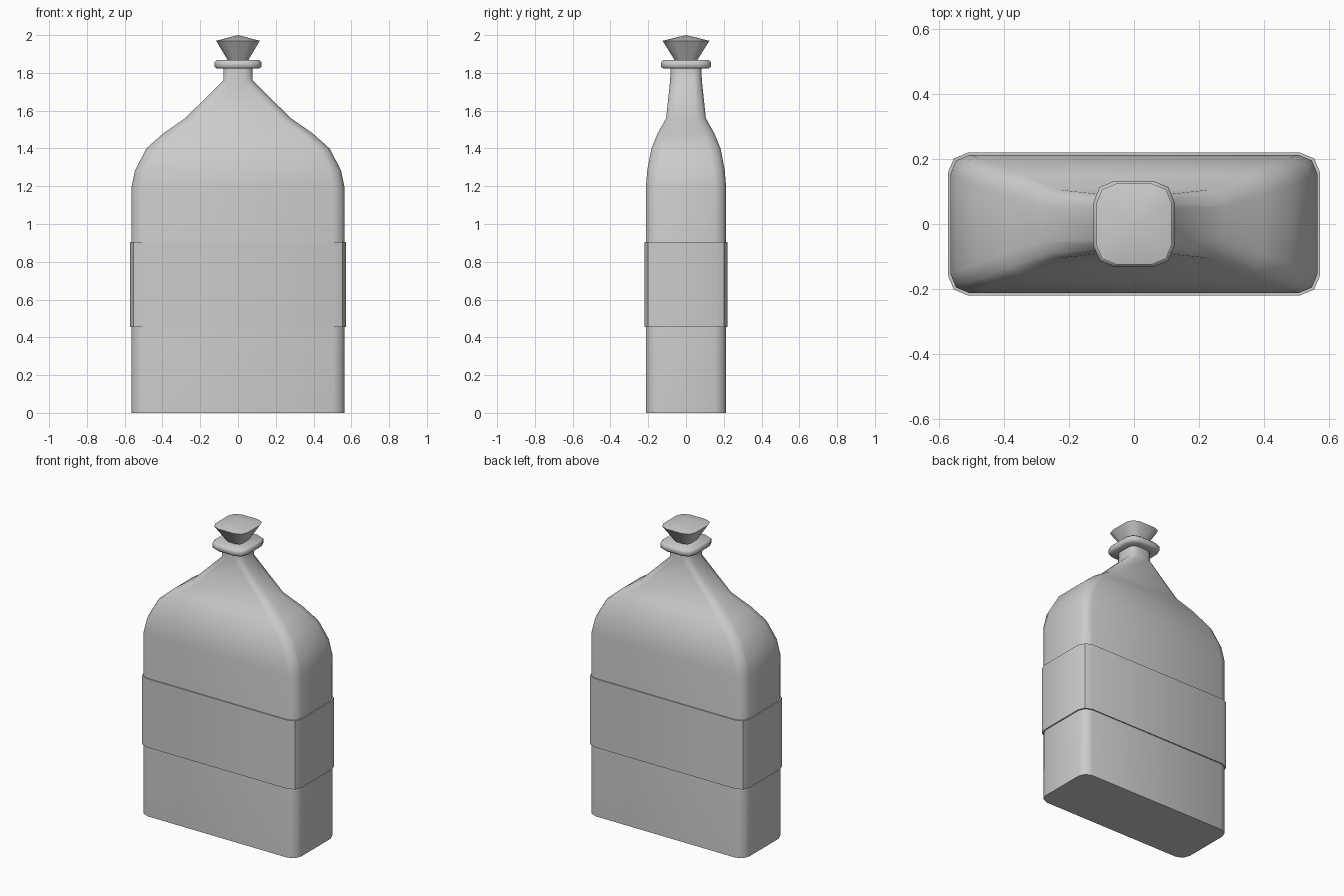
import bpy, bmesh, math

if "Cube" in bpy.data.objects:
    bpy.data.objects.remove(bpy.data.objects["Cube"])


def ring_points(hx, hy, r):
    """Rounded rectangle with three points on each corner."""
    pts = []
    for i, (sx, sy) in enumerate([(1, 1), (-1, 1), (-1, -1), (1, -1)]):
        for k in range(3):
            a = math.radians(90 * i + 45 * k)
            pts.append((sx * (hx - r) + r * math.cos(a), sy * (hy - r) + r * math.sin(a)))
    return pts


def loft(name, sections, apex=None, closed=False, angle=35):
    """Skin rounded-rectangle sections (z, half width, half depth, corner radius)."""
    bm = bmesh.new()
    rings = [[bm.verts.new((x, y, z)) for x, y in ring_points(hx, hy, r)]
             for z, hx, hy, r in sections]
    pairs = list(zip(rings, rings[1:]))
    if closed:
        pairs.append((rings[-1], rings[0]))
    for a, b in pairs:
        for i in range(12):
            j = (i + 1) % 12
            bm.faces.new((a[i], a[j], b[j], b[i]))
    if not closed:
        bm.faces.new(rings[0][::-1])
        if apex:
            tip = bm.verts.new((0, 0, apex))
            for i in range(12):
                bm.faces.new((rings[-1][i], rings[-1][(i + 1) % 12], tip))
        else:
            bm.faces.new(rings[-1])
    bmesh.ops.recalc_face_normals(bm, faces=bm.faces)
    mesh = bpy.data.meshes.new(name)
    bm.to_mesh(mesh)
    bm.free()
    ob = bpy.data.objects.new(name, mesh)
    bpy.context.collection.objects.link(ob)
    bpy.ops.object.select_all(action='DESELECT')
    ob.select_set(True)
    bpy.context.view_layer.objects.active = ob
    bpy.ops.object.shade_smooth_by_angle(angle=math.radians(angle))
    return ob


# Flat bottle with sloping shoulders and a short neck
loft("bottle_body", [
    (0.00, 0.565, 0.213, 0.06), (1.19, 0.565, 0.213, 0.06),
    (1.285, 0.545, 0.205, 0.06), (1.40, 0.485, 0.183, 0.06),
    (1.48, 0.395, 0.150, 0.058), (1.56, 0.280, 0.105, 0.052),
    (1.76, 0.077, 0.084, 0.04), (1.83, 0.076, 0.081, 0.04)], angle=50)

# Raised label band around the body
loft("label_band", [
    (0.455, 0.560, 0.208, 0.058), (0.455, 0.573, 0.220, 0.063),
    (0.905, 0.573, 0.220, 0.063), (0.905, 0.560, 0.208, 0.058)], closed=True)

# Rounded collar at the mouth
loft("neck_collar", [
    (1.822, 0.070, 0.077, 0.04), (1.822, 0.112, 0.120, 0.055),
    (1.833, 0.124, 0.132, 0.063), (1.858, 0.124, 0.132, 0.063),
    (1.869, 0.112, 0.120, 0.055)], angle=60)

# Faceted stopper with a shallow pointed top
loft("stopper", [
    (1.86, 0.050, 0.055, 0.028), (1.97, 0.116, 0.124, 0.06)], apex=2.0, angle=50)
